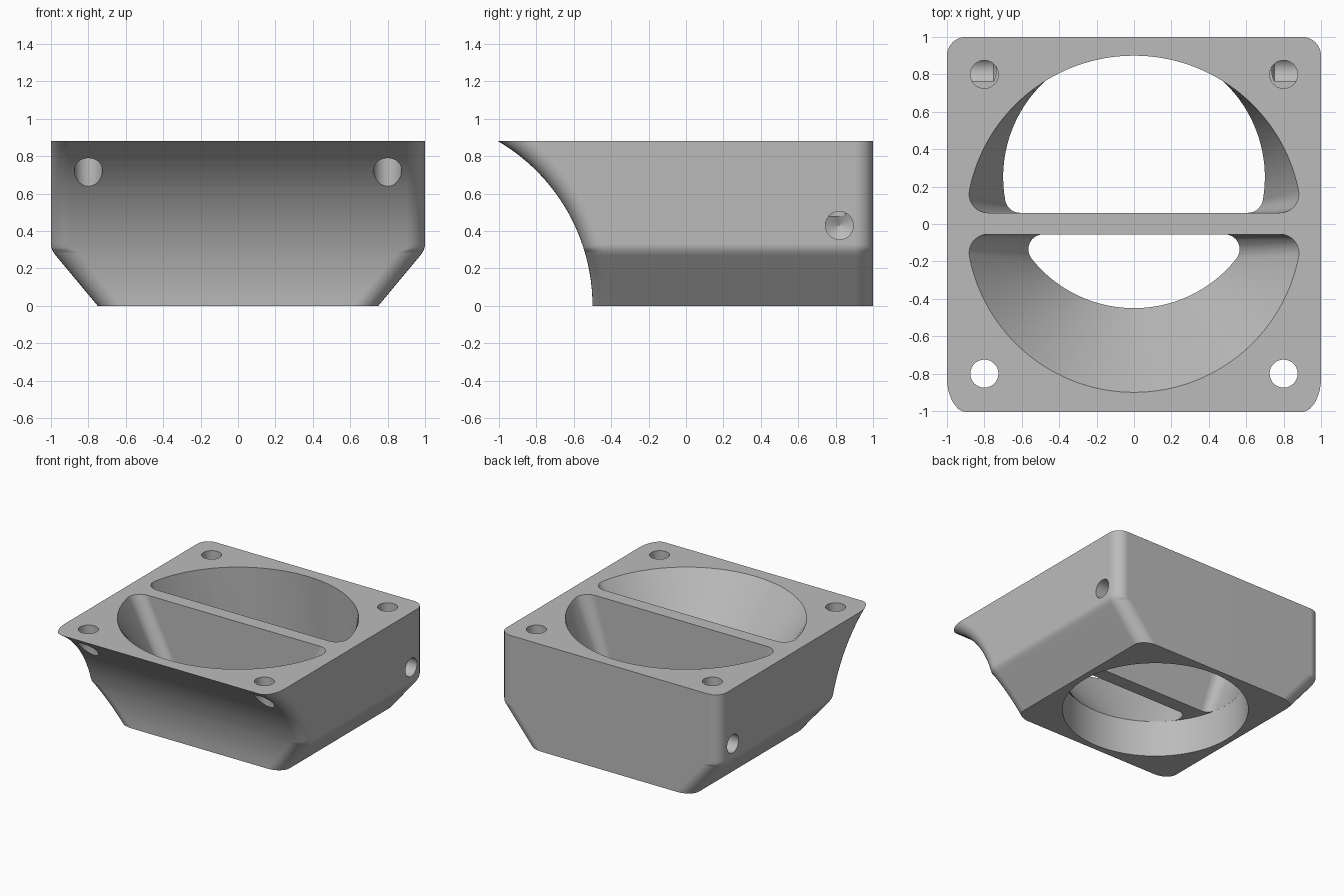
import bpy, bmesh
from math import sin, cos, pi, sqrt, atan2, radians
from mathutils import Matrix

if "Cube" in bpy.data.objects:
    bpy.data.objects.remove(bpy.data.objects["Cube"], do_unlink=True)

HEIGHT = 0.88
SHELF = 0.3          # height where the round outlet meets the two pockets
FILLET = 0.1
ARC = 1.02           # radius of the hollow front face

grey = bpy.data.materials.new("plain grey")
grey.use_nodes = True
colour = (0.5, 0.5, 0.5, 1)
grey.diffuse_color = colour
grey.node_tree.nodes["Principled BSDF"].inputs["Base Color"].default_value = colour


def loft(name, rings, matrix=Matrix()):
    """Skin a stack of equal-length point rings and cap both ends."""
    bm = bmesh.new()
    loops = [[bm.verts.new(p) for p in ring] for ring in rings]
    for a, b in zip(loops, loops[1:]):
        for i in range(len(a)):
            j = (i + 1) % len(a)
            bm.faces.new((a[i], a[j], b[j], b[i]))
    bm.faces.new(loops[0])
    bm.faces.new(loops[-1])
    bm.transform(matrix)
    bmesh.ops.recalc_face_normals(bm, faces=bm.faces)
    mesh = bpy.data.meshes.new(name)
    bm.to_mesh(mesh)
    bm.free()
    mesh.materials.append(grey)
    obj = bpy.data.objects.new(name, mesh)
    bpy.context.collection.objects.link(obj)
    return obj


def circle(r, z, n):
    return [(r * cos(2 * pi * i / n), r * sin(2 * pi * i / n), z) for i in range(n)]


# Body: rounded outline with a hollow front and chamfered lower sides
def half_width(z):
    if z <= SHELF - 0.03:
        return 0.75 + z * 0.25 / SHELF
    t = min(1, (z - SHELF + 0.03) / 0.06)
    return 1 - 0.025 * (1 - t) ** 2


def body_ring(z):
    w = half_width(z)
    rx = FILLET * (1.3 if z < SHELF else 1)
    steps = [i * pi / 16 for i in range(9)]
    corner = [(w - rx * (1 - sin(a)), FILLET * (1 - cos(a))) for a in steps]
    front = [(x, -0.5 - ARC + sqrt((ARC + d) ** 2 - z * z)) for x, d in corner]
    back = [(x, 1 - d) for x, d in reversed(corner)]
    right = front + back
    return [(x, y, z) for x, y in right] + [(-x, y, z) for x, y in reversed(right)]


levels = [0.27 * i / 6 for i in range(7)] + [0.28, 0.29, 0.3, 0.31, 0.32]
levels += [0.33 + (HEIGHT - 0.33) * i / 16 for i in range(17)]
body = loft("housing", [body_ring(z) for z in levels])


# Pockets: D-shaped funnels either side of a cross bar
def pocket_ring(z, side):
    t = (z - SHELF) / (HEIGHT - SHELF)
    radius, cy, r = 0.7 + 0.2 * t, 0.25 * (1 - t), 0.08 + 0.02 * t
    fy = (0.06 if side > 0 else -0.055) + side * r
    fx = sqrt((radius - r) ** 2 - (fy - cy) ** 2)
    end = atan2(side * (fy - cy), fx)
    right = []
    for i in range(9):
        a = -pi / 2 + (end + pi / 2) * i / 8
        right.append((fx + r * cos(a), fy + side * r * sin(a), z))
    for i in range(1, 33):
        a = end + (pi / 2 - end) * i / 32
        right.append((radius * cos(a), cy + side * radius * sin(a), z))
    return right + [(-x, y, h) for x, y, h in reversed(right[:-1])]


cutters = [loft("pocket_cutter", [pocket_ring(z, s) for z in (SHELF - 0.004, HEIGHT + 0.02)])
           for s in (1, -1)]

# Round outlet through the base
cutters.append(loft("outlet_cutter", [circle(0.7, -0.1, 128), circle(0.7, SHELF, 128)],
                    Matrix.Translation((0, 0.25, 0))))

# Screw holes: through at the front, blind at the back, pointed in the sides
for s in (1, -1):
    for y, bottom in ((-0.8, 0.2), (0.8, 0.48)):
        cutters.append(loft("screw_cutter", [circle(0.075, bottom, 32), circle(0.075, 1, 32)],
                            Matrix.Translation((s * 0.8, y, 0))))
    turn = Matrix.Translation((0, 0.82, 0.43)) @ Matrix.Rotation(s * pi / 2, 4, "Y")
    cutters.append(loft("side_cutter", [circle(0.002, 0.71, 32), circle(0.075, 0.75, 32),
                                        circle(0.075, 1.1, 32)], turn))

# Cut every opening, then discard the cutters
bpy.context.view_layer.objects.active = body
body.select_set(True)
for cutter in cutters:
    cutter.hide_render = True
    mod = body.modifiers.new("cut", "BOOLEAN")
    mod.operation = "DIFFERENCE"
    mod.solver = "EXACT"
    mod.object = cutter
    bpy.ops.object.modifier_apply(modifier=mod.name)
    bpy.data.objects.remove(cutter, do_unlink=True)

bpy.ops.object.shade_smooth_by_angle(angle=radians(30))
normals = body.modifiers.new("even shading", "WEIGHTED_NORMAL")
normals.keep_sharp = True
